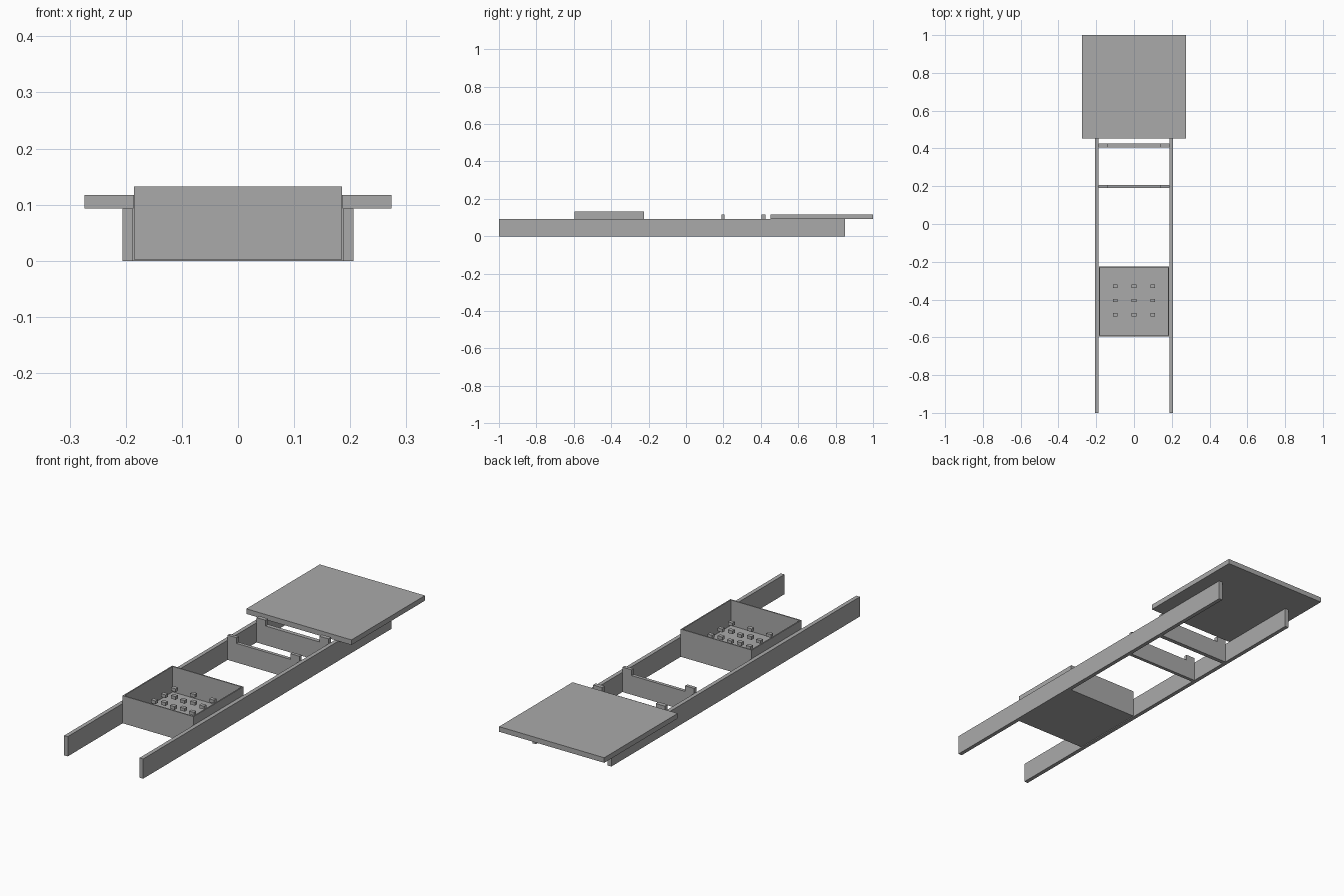
import bpy
import bmesh

cube = bpy.data.objects.get("Cube")
if cube:
    bpy.data.objects.remove(cube, do_unlink=True)

grey = bpy.data.materials.new("plain grey")
grey.use_nodes = True
GREY = (0.4, 0.4, 0.4, 1)
grey.diffuse_color = GREY
grey.node_tree.nodes["Principled BSDF"].inputs["Base Color"].default_value = GREY


def finish(name, bm):
    bmesh.ops.recalc_face_normals(bm, faces=bm.faces)
    mesh = bpy.data.meshes.new(name)
    bm.to_mesh(mesh)
    bm.free()
    mesh.materials.append(grey)
    obj = bpy.data.objects.new(name, mesh)
    bpy.context.collection.objects.link(obj)
    return obj


def box(name, x, y, z):
    bm = bmesh.new()
    bmesh.ops.create_cube(bm, size=1)
    for v in bm.verts:
        v.co = [r[0] + (c + 0.5) * (r[1] - r[0]) for c, r in zip(v.co, (x, y, z))]
    return finish(name, bm)


def notched_board(name, y0, y1):
    # Cross board whose ends rise above the middle
    half = [(0.187, 0), (0.187, 0.117), (0.14, 0.117), (0.14, 0.09)]
    outline = half + [(-x, z) for x, z in reversed(half)]
    bm = bmesh.new()
    face = bm.faces.new([bm.verts.new((x, y0, z)) for x, z in outline])
    ext = bmesh.ops.extrude_face_region(bm, geom=[face])
    for v in ext["geom"]:
        if isinstance(v, bmesh.types.BMVert):
            v.co.y = y1
    finish(name, bm)


# Long side rails
for side, s in (("left", 1), ("right", -1)):
    box(side + "_rail", sorted((s * 0.187, s * 0.206)), (-1, 0.85), (0, 0.093))

# Rear top panel
box("rear_panel", (-0.274, 0.274), (0.453, 1), (0.093, 0.117))

# Cross boards
notched_board("front_cross_board", 0.19, 0.206)
notched_board("rear_cross_board", 0.405, 0.425)

# Open tray: inset the top and sink it
bm = bmesh.new()
bmesh.ops.create_cube(bm, size=1)
for v in bm.verts:
    v.co = (v.co.x * 0.37, v.co.y * 0.37 - 0.41, 0.002 + (v.co.z + 0.5) * 0.13)
top = max(bm.faces, key=lambda f: f.calc_center_median().z)
bmesh.ops.inset_region(bm, faces=[top], thickness=0.008)
ext = bmesh.ops.extrude_face_region(bm, geom=[top])
bmesh.ops.delete(bm, geom=[top], context="FACES_ONLY")
for v in ext["geom"]:
    if isinstance(v, bmesh.types.BMVert):
        v.co.z = 0.012
finish("tray", bm)

# Small blocks in the tray, in two layers
for layer, z in (("lower", 0.04), ("upper", 0.077)):
    for i in (-1, 0, 1):
        for j in (-1, 0, 1):
            x, y = i * 0.1, -0.405 + j * 0.075
            box(layer + "_block", (x - 0.012, x + 0.012), (y - 0.009, y + 0.009), (z, z + 0.015))
